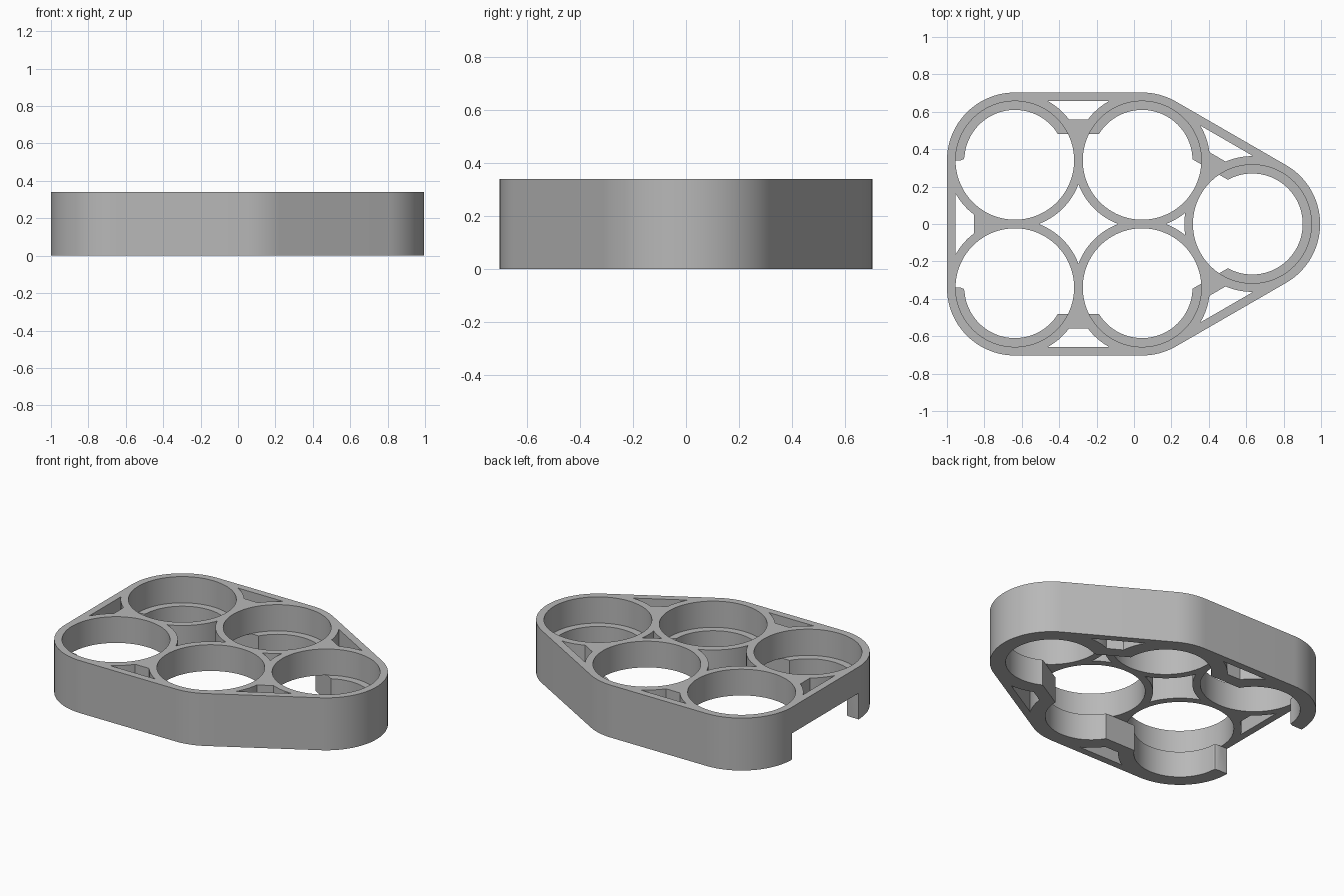
import bpy, bmesh
from math import cos, sin, pi, sqrt, acos, atan2, radians
from mathutils import Vector

cube = bpy.data.objects.get("Cube")
if cube:
    bpy.data.objects.remove(cube, do_unlink=True)

HALF = 0.34                 # half the spacing between cells
OUTER, BORE, LIP = 0.363, 0.317, 0.27
HEIGHT, STEP = 0.34, 0.17   # total height, height of the ledge and channel
WEB, CHANNEL = 0.218, 0.14  # offsets from the lines joining cell centres

back_left, front_left = Vector((-0.637, HALF)), Vector((-0.637, -HALF))
front_mid, back_mid = Vector((0.043, -HALF)), Vector((0.043, HALF))
nose = Vector((0.637 - 0.005, 0))
cells = [back_left, front_left, front_mid, nose, back_mid]  # counter-clockwise


def arc(centre, radius, start, end, step=4):
    n = max(2, round(abs(end - start) / radians(step)))
    return [centre + radius * Vector((cos(a), sin(a)))
            for a in (start + (end - start) * i / n for i in range(n + 1))]


def circle(centre, radius):
    return arc(centre, radius, 0, 2 * pi)[:-1]


def prism(name, points, low, high):
    """Extrude a counter-clockwise outline from low to high."""
    bm = bmesh.new()
    base = bm.faces.new([bm.verts.new((p.x, p.y, low)) for p in points])
    top = bmesh.ops.extrude_face_region(bm, geom=[base])["geom"]
    verts = [g for g in top if isinstance(g, bmesh.types.BMVert)]
    bmesh.ops.translate(bm, verts=verts, vec=(0, 0, high - low))
    bmesh.ops.recalc_face_normals(bm, faces=bm.faces)
    mesh = bpy.data.meshes.new(name)
    bm.to_mesh(mesh)
    bm.free()
    obj = bpy.data.objects.new(name, mesh)
    bpy.context.collection.objects.link(obj)
    return obj


def edges(loop):
    return list(zip(loop, loop[1:] + loop[:1]))


def heading(v):
    return atan2(v.y, v.x)


def gap(a, b):
    """Hole between two neighbouring rings and the outer wall."""
    d = (b - a).normalized()
    n = Vector((d.y, -d.x))
    mid = (a + b) / 2
    vs = [WEB + (BORE - WEB) * i / 6 for i in range(7)]
    side = [(HALF - sqrt(OUTER ** 2 - v * v), v) for v in vs]
    outline = [(u, v) for u, v in side] + [(-u, v) for u, v in reversed(side)]
    return [mid + d * u + n * v for u, v in outline]


def star(loop):
    """Hole enclosed by touching rings."""
    trim = acos(HALF / OUTER)
    points = []
    for i, c in enumerate(loop):
        to_next = heading(loop[(i + 1) % len(loop)] - c)
        to_prev = heading(loop[i - 1] - c)
        sweep = (to_prev - to_next) % (2 * pi)
        points += arc(c, OUTER, to_next + sweep - trim, to_next + trim, 3)[:-1]
    return points


# Solid body: rounded outline around all cells
outline = []
for i, c in enumerate(cells):
    before, after = c - cells[i - 1], cells[(i + 1) % 5] - c
    start = heading(before) - pi / 2
    turn = (heading(after) - heading(before)) % (2 * pi)
    outline += arc(c, OUTER, start, start + turn, 3)
body = prism("cell_holder", outline, 0, HEIGHT)

# Underside wiring channel, open on the left end, with eased wall ends
n = Vector((0.5, 0.866)) * CHANNEL
half = [Vector(p) for p in ((-1.1, HALF), (-0.927, HALF), (-0.911, 0.347),
                            (-0.904, 0.362), (-0.637, 0.362))]
half += [back_left + Vector((0, CHANNEL)), back_mid + Vector((0, CHANNEL)),
         back_mid + n, nose + n]
channel = half + [Vector((p.x, -p.y)) for p in reversed(half)]
cutters = [prism("channel_cutter", channel, -0.1, STEP)]

# Cell bores with a smaller opening below the ledge
for c in cells:
    cutters.append(prism("lip_cutter", circle(c, LIP), -0.1, HEIGHT + 0.1))
    cutters.append(prism("bore_cutter", circle(c, BORE), STEP, HEIGHT + 0.1))

# Lightening holes between the rings
holes = [gap(a, b) for a, b in edges(cells)]
holes += [star([back_left, front_left, front_mid, back_mid]),
          star([front_mid, nose, back_mid])]
for pts in holes:
    cutters.append(prism("hole_cutter", pts, -0.1, HEIGHT + 0.1))

# Plastic material
grey = bpy.data.materials.new("grey_plastic")
grey.use_nodes = True
colour = (0.48, 0.48, 0.48, 1)
grey.diffuse_color = colour
grey.node_tree.nodes["Principled BSDF"].inputs["Base Color"].default_value = colour
body.data.materials.append(grey)

# Cut everything out, then drop the cutters
bpy.ops.object.select_all(action="DESELECT")
bpy.context.view_layer.objects.active = body
body.select_set(True)
for cutter in cutters:
    cutter.hide_render = True
    mod = body.modifiers.new("cut", "BOOLEAN")
    mod.operation, mod.solver, mod.object = "DIFFERENCE", "EXACT", cutter
    bpy.ops.object.modifier_apply(modifier=mod.name)
    bpy.data.objects.remove(cutter, do_unlink=True)
bpy.ops.object.shade_smooth_by_angle(angle=radians(25))
